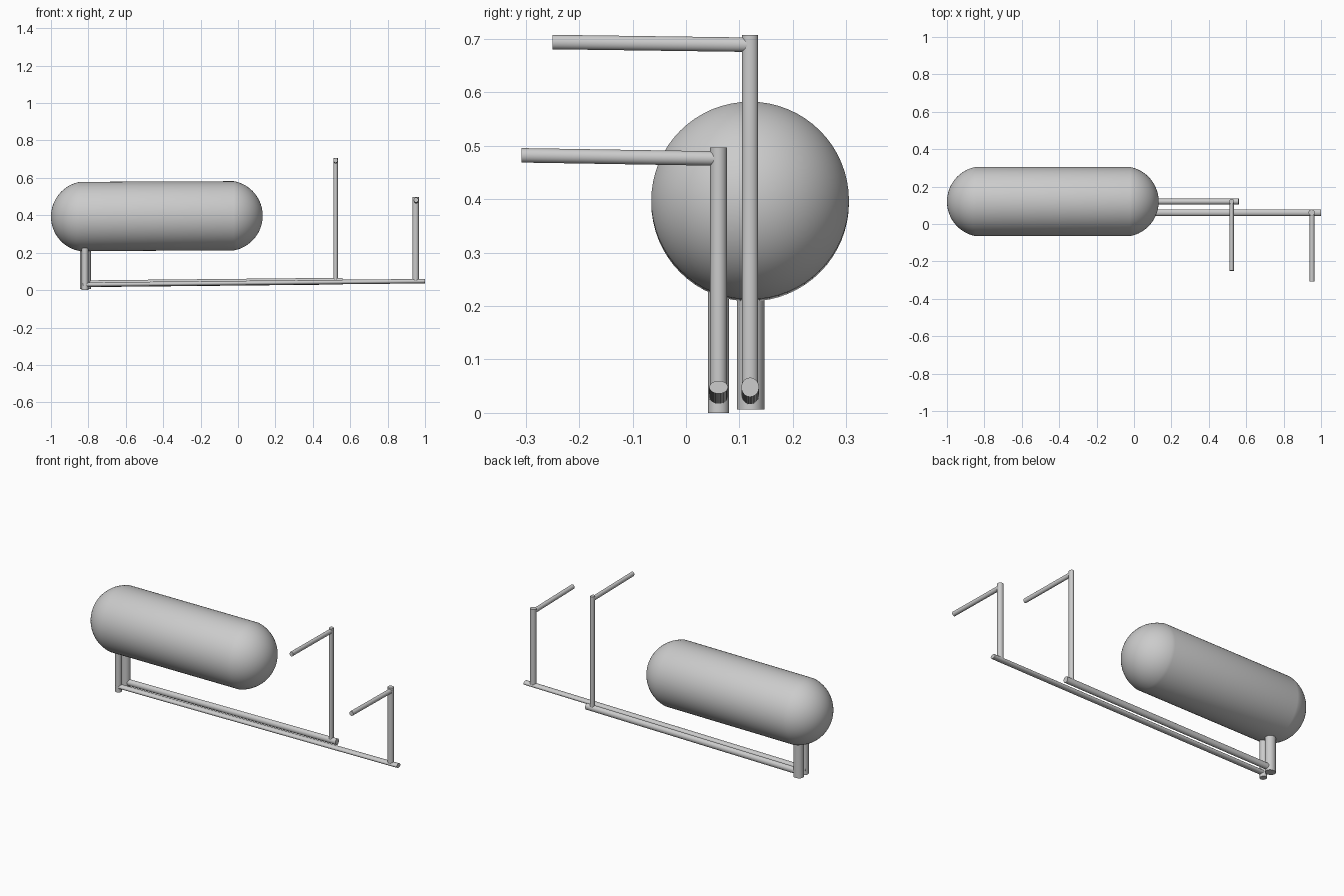
import bpy, bmesh
from math import sin, cos, pi, asin, radians
from mathutils import Vector, Matrix

if "Cube" in bpy.data.objects:
    bpy.data.objects.remove(bpy.data.objects["Cube"])


def finish(bm, name):
    bmesh.ops.recalc_face_normals(bm, faces=bm.faces[:])
    mesh = bpy.data.meshes.new(name)
    bm.to_mesh(mesh)
    bm.free()
    obj = bpy.data.objects.new(name, mesh)
    bpy.context.collection.objects.link(obj)
    bpy.ops.object.select_all(action='DESELECT')
    obj.select_set(True)
    bpy.context.view_layer.objects.active = obj
    bpy.ops.object.shade_smooth_by_angle(angle=radians(30))
    return obj


def rod(name, start, end, r_side, r_up, up=(0, 0, 1)):
    """Capped rod with an elliptical section; r_up is measured along up."""
    a, b = Vector(start), Vector(end)
    w = (b - a).normalized()
    side = Vector(up).cross(w).normalized()
    v = w.cross(side)
    bm = bmesh.new()
    rings = []
    for p in (a, b):
        rings.append([bm.verts.new(p + side * r_side * cos(t * pi / 16)
                                   + v * r_up * sin(t * pi / 16)) for t in range(32)])
    for i in range(32):
        j = (i + 1) % 32
        bm.faces.new((rings[0][i], rings[0][j], rings[1][j], rings[1][i]))
    for ring in rings:
        bm.faces.new(ring)
    return finish(bm, name)


def tank(name, x0, x1, radius, cap, y, z0, z1):
    """Lathed tank with spherical cap ends."""
    ball = (radius ** 2 + cap ** 2) / (2 * cap)
    half = asin(radius / ball)
    arc = [(ball * (1 - cos(half * i / 16)), ball * sin(half * i / 16)) for i in range(17)]
    profile = [(x0 + d, r) for d, r in arc] + [(x1 - d, r) for d, r in reversed(arc)]
    bm = bmesh.new()
    verts = [bm.verts.new((x, 0, r)) for x, r in profile]
    edges = [bm.edges.new(pair) for pair in zip(verts, verts[1:])]
    bmesh.ops.spin(bm, geom=verts + edges, cent=(0, 0, 0), axis=(1, 0, 0),
                   angle=2 * pi, steps=64, use_duplicate=False)
    bmesh.ops.remove_doubles(bm, verts=bm.verts[:], dist=1e-5)
    for v in bm.verts:
        v.co += Vector((0, y, z0 + (z1 - z0) * (v.co.x - x0) / (x1 - x0)))
    return finish(bm, name)


# Main tank
tank("tank", -1.0, 0.132, 0.185, 0.154, 0.12, 0.393, 0.398)

# Supports below the tank
rod("front_leg", (-0.818, 0.061, 0), (-0.818, 0.061, 0.226), 0.0195, 0.018, (1, 0, 0))
rod("back_leg", (-0.816, 0.121, 0.006), (-0.816, 0.121, 0.226), 0.026, 0.029, (1, 0, 0))

# Long low pipes
rod("front_pipe", (-0.83, 0.061, 0.029), (1.0, 0.061, 0.048), 0.0175, 0.012)
rod("back_pipe", (-0.82, 0.12, 0.034), (0.56, 0.12, 0.048), 0.0165, 0.018)

# Upright pipes
rod("front_riser", (0.95, 0.061, 0.048), (0.95, 0.061, 0.497), 0.016, 0.017, (1, 0, 0))
rod("back_riser", (0.522, 0.12, 0.048), (0.522, 0.12, 0.707), 0.015, 0.0125, (1, 0, 0))

# Upper arms reaching to the front
rod("front_arm", (0.952, -0.308, 0.482), (0.952, 0.058, 0.476), 0.0125, 0.0135)
rod("back_arm", (0.522, -0.25, 0.694), (0.522, 0.117, 0.689), 0.0115, 0.0135)
